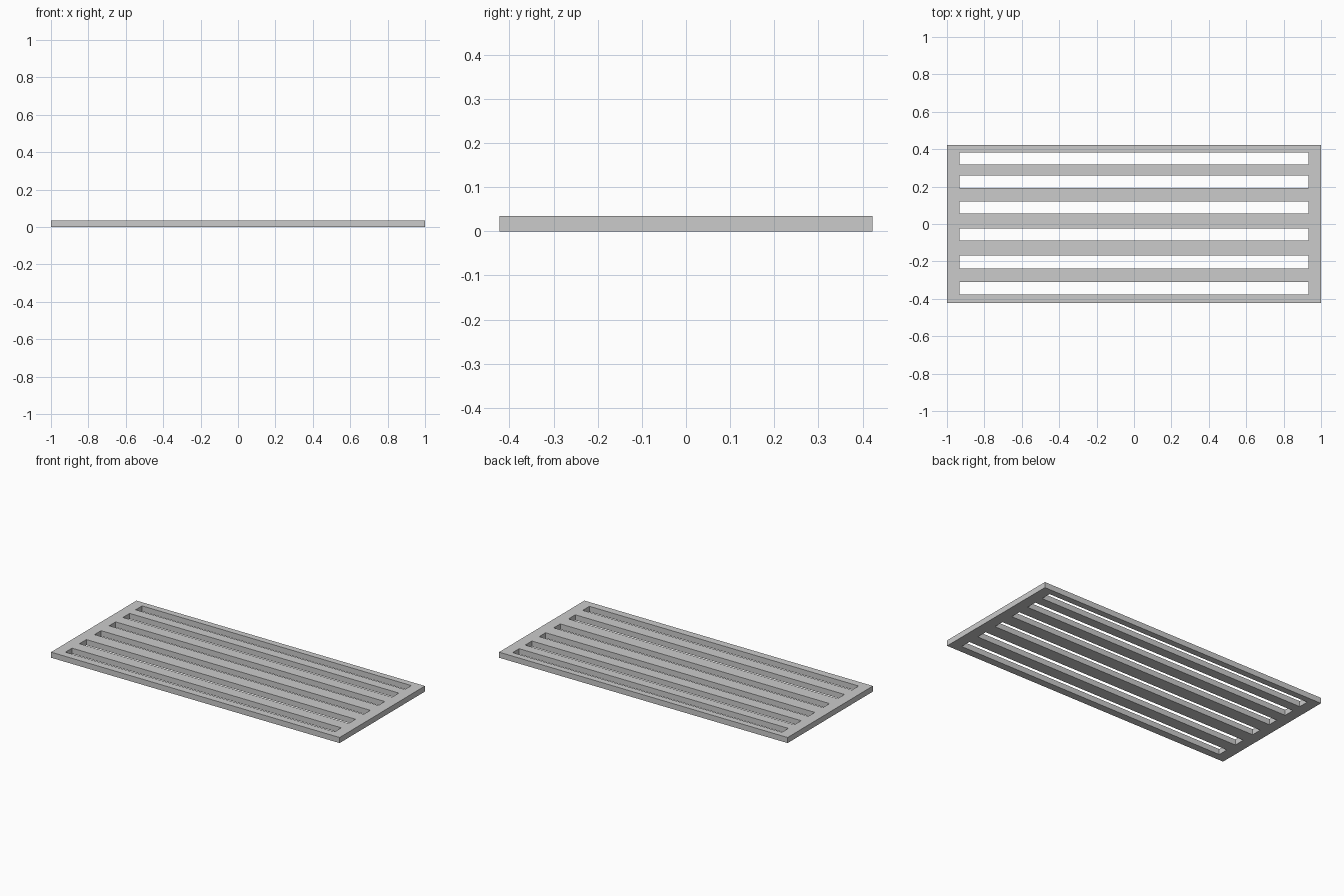
import bpy, bmesh

if "Cube" in bpy.data.objects:
    bpy.data.objects.remove(bpy.data.objects["Cube"])

HALF_X, HALF_Y, HEIGHT = 1.0, 0.4225, 0.035
SLOT_X = 0.933
# y range of each slot, front to back
SLOTS = [(-0.376, -0.310), (-0.237, -0.169), (-0.088, -0.023),
         (0.057, 0.121), (0.193, 0.260), (0.319, 0.383)]

xs = [-HALF_X, -SLOT_X, SLOT_X, HALF_X]
ys = [-HALF_Y] + [y for slot in SLOTS for y in slot] + [HALF_Y]

# flat slotted outline: a grid of cells with the slot cells left open
bm = bmesh.new()
grid = [[bm.verts.new((x, y, 0)) for y in ys] for x in xs]
for i in range(len(xs) - 1):
    for j in range(len(ys) - 1):
        if i == 1 and j % 2 == 1:
            continue
        bm.faces.new((grid[i][j], grid[i + 1][j], grid[i + 1][j + 1], grid[i][j + 1]))

# raise to the plate thickness
res = bmesh.ops.extrude_face_region(bm, geom=bm.faces[:], use_keep_orig=True)
top = [g for g in res["geom"] if isinstance(g, bmesh.types.BMVert)]
bmesh.ops.translate(bm, verts=top, vec=(0, 0, HEIGHT))
bmesh.ops.recalc_face_normals(bm, faces=bm.faces[:])

mesh = bpy.data.meshes.new("slotted_grate")
bm.to_mesh(mesh)
bm.free()
bpy.context.collection.objects.link(bpy.data.objects.new("slotted_grate", mesh))
